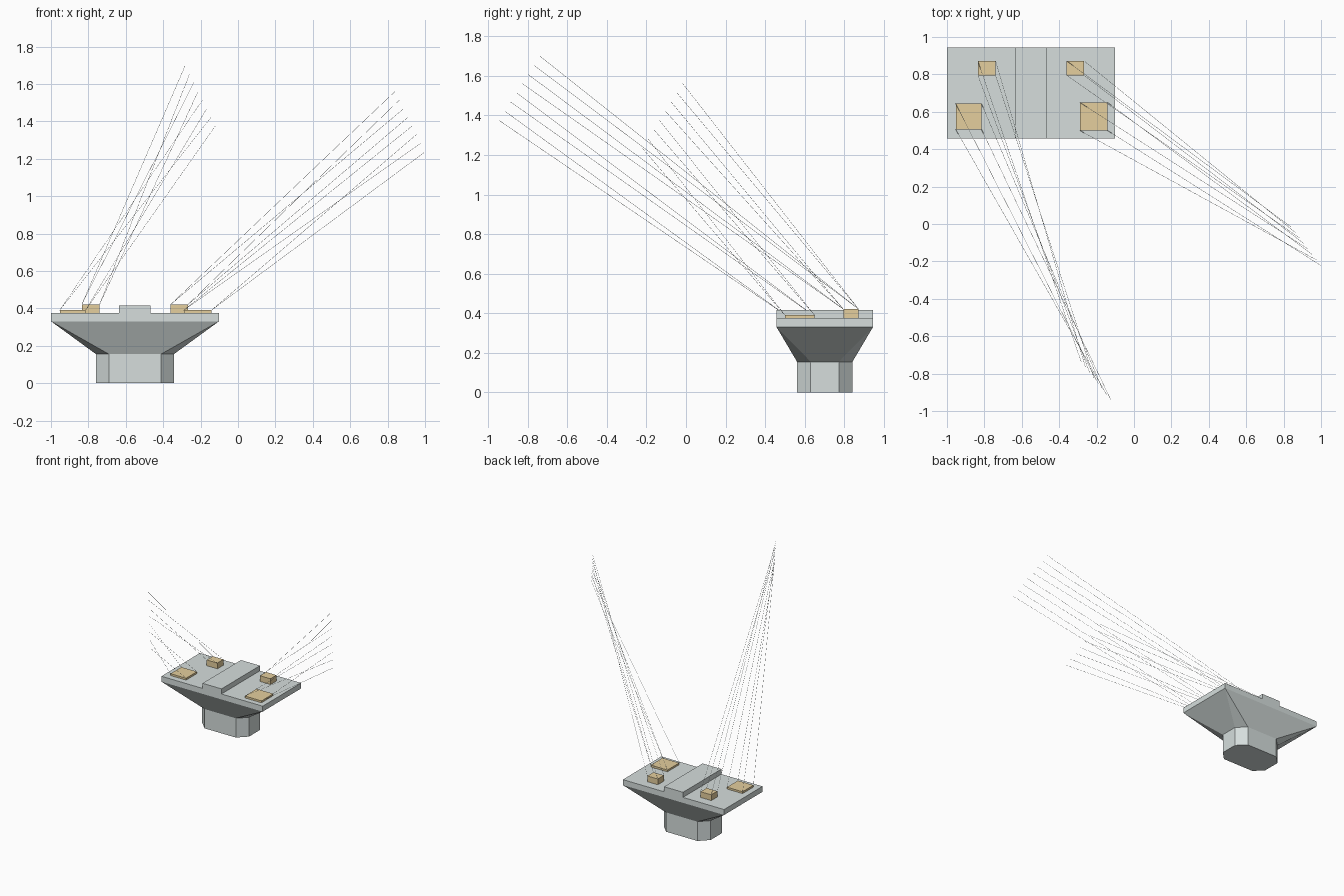
import bpy, bmesh
from mathutils import Vector

if "Cube" in bpy.data.objects:
    bpy.data.objects.remove(bpy.data.objects["Cube"])


def material(name, rgb):
    m = bpy.data.materials.new(name)
    m.diffuse_color = (*rgb, 1)
    m.use_nodes = True
    m.node_tree.nodes["Principled BSDF"].inputs["Base Color"].default_value = m.diffuse_color
    return m


CONCRETE = material("light grey", (0.67, 0.73, 0.72))
PAD = material("tan bearing", (0.78, 0.62, 0.34))


def finish(bm, name, mat):
    bmesh.ops.recalc_face_normals(bm, faces=bm.faces[:])
    me = bpy.data.meshes.new(name)
    bm.to_mesh(me)
    bm.free()
    me.materials.append(mat)
    ob = bpy.data.objects.new(name, me)
    bpy.context.collection.objects.link(ob)
    return ob


def box(name, x0, x1, y0, y1, z0, z1, mat):
    bm = bmesh.new()
    bmesh.ops.create_cube(bm, size=1)
    for v in bm.verts:
        v.co = ((x0 + x1) / 2 + v.co.x * (x1 - x0),
                (y0 + y1) / 2 + v.co.y * (y1 - y0),
                (z0 + z1) / 2 + v.co.z * (z1 - z0))
    return finish(bm, name, mat)


# Pier: chamfered column, flared head and cap slab as one closed shell
CX, CY = -0.551, 0.701
X0, X1, Y0, Y1 = -1.0, -0.101, 0.457, 0.945
HX, HY, CH = 0.208, 0.14, 0.069
octagon = []
for sx, sy in ((1, 1), (-1, 1), (-1, -1), (1, -1)):
    pair = [(CX + sx * HX, CY + sy * (HY - CH)), (CX + sx * (HX - CH), CY + sy * HY)]
    octagon += pair if sx * sy > 0 else pair[::-1]
rect = [(X1, Y1), (X0, Y1), (X0, Y0), (X1, Y0)]

bm = bmesh.new()
ring = lambda pts, z: [bm.verts.new((x, y, z)) for x, y in pts]
foot, neck = ring(octagon, 0), ring(octagon, 0.155)
under, top = ring(rect, 0.331), ring(rect, 0.375)
bm.faces.new(foot)
bm.faces.new(top)
for i in range(8):
    j = (i + 1) % 8
    bm.faces.new((foot[i], foot[j], neck[j], neck[i]))
for k in range(4):
    n = (k + 1) % 4
    a, b, c = neck[2 * k], neck[2 * k + 1], neck[(2 * k + 2) % 8]
    bm.faces.new((a, b, under[k]))
    bm.faces.new((b, c, under[n], under[k]))
    bm.faces.new((under[k], under[n], top[n], top[k]))
finish(bm, "pier", CONCRETE)

# Raised strip across the middle of the cap
box("centre_ridge", -0.635, -0.467, Y0, Y1, 0.375, 0.416, CONCRETE)

# Bearing pads: x0, x1, y0, y1, top height
PADS = {
    "rear_left_bearing": (-0.835, -0.74, 0.795, 0.872, 0.421),
    "front_left_bearing": (-0.953, -0.815, 0.505, 0.643, 0.390),
    "rear_right_bearing": (-0.36, -0.267, 0.795, 0.872, 0.421),
    "front_right_bearing": (-0.29, -0.142, 0.50, 0.65, 0.390),
}
for name, (x0, x1, y0, y1, z) in PADS.items():
    box(name, x0, x1, y0, y1, 0.375, z, PAD)


def wire_fan(name, pads, first, last, r=0.0008):
    """Thin wires from each pad corner to evenly spaced points on a line."""
    starts = []
    for p in pads:
        x0, x1, y0, y1, z = PADS[p]
        starts += [(x0, y1, z), (x1, y1, z), (x0, y0, z), (x1, y0, z)]
    bm = bmesh.new()
    for i, s in enumerate(starts):
        s, e = Vector(s), Vector(first).lerp(Vector(last), i / 7)
        d = (e - s).normalized()
        u = d.cross(Vector((0, 0, 1))).normalized() * r
        w = d.cross(u)
        offs = (u, w, -u, -w)
        a = [bm.verts.new(s + o) for o in offs]
        b = [bm.verts.new(e + o) for o in offs]
        for k in range(4):
            n = (k + 1) % 4
            bm.faces.new((a[k], a[n], b[n], b[k]))
        bm.faces.new(a)
        bm.faces.new(b)
    return finish(bm, name, CONCRETE)


wire_fan("left_wires", ("rear_left_bearing", "front_left_bearing"),
         (-0.282, -0.738, 1.699), (-0.122, -0.944, 1.374))
wire_fan("right_wires", ("rear_right_bearing", "front_right_bearing"),
         (0.84, -0.016, 1.560), (0.999, -0.222, 1.236))
